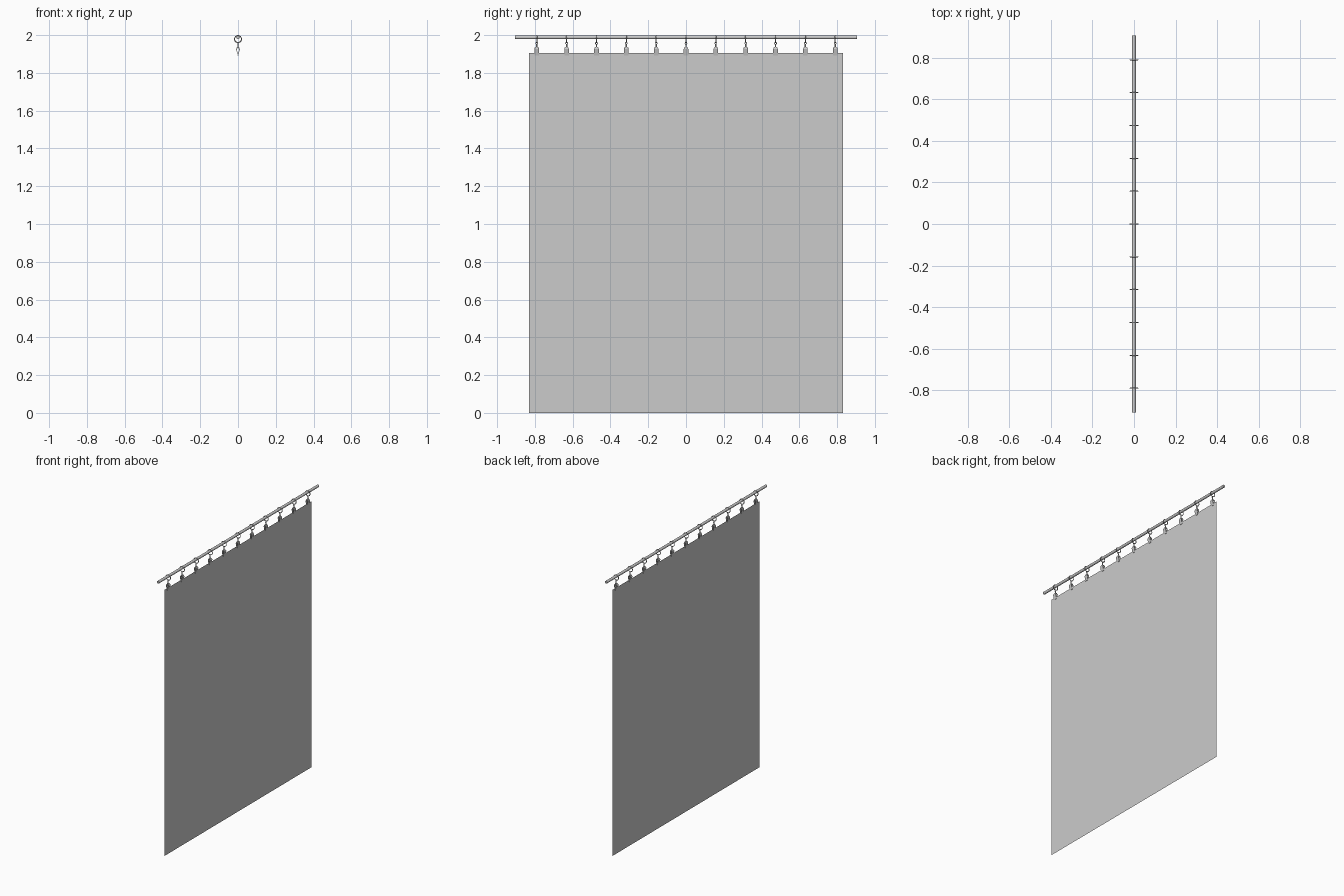
import bpy, bmesh, math
from mathutils import Matrix, Vector

if "Cube" in bpy.data.objects:
    bpy.data.objects.remove(bpy.data.objects["Cube"])


def make(name, bm, smooth=False):
    me = bpy.data.meshes.new(name)
    bm.to_mesh(me)
    bm.free()
    ob = bpy.data.objects.new(name, me)
    bpy.context.collection.objects.link(ob)
    if smooth:
        bpy.ops.object.select_all(action='DESELECT')
        ob.select_set(True)
        bpy.context.view_layer.objects.active = ob
        bpy.ops.object.shade_smooth_by_angle(angle=math.radians(40))
    return ob


def torus(name, y, z, R, r, across_rod=True, n=24, m=8):
    bpy.ops.mesh.primitive_torus_add(
        major_radius=R, minor_radius=r, major_segments=n, minor_segments=m,
        location=(0, y, z),
        rotation=(math.pi / 2, 0, 0) if across_rod else (0, math.pi / 2, 0))
    ob = bpy.context.object
    ob.name = name
    bpy.ops.object.shade_smooth_by_angle(angle=math.radians(40))
    return ob


def cylinder(name, loc, r, h, axis):
    bm = bmesh.new()
    rot = Vector((0, 0, 1)).rotation_difference(Vector(axis)).to_matrix().to_4x4()
    bmesh.ops.create_cone(bm, cap_ends=True, segments=16, radius1=r, radius2=r,
                          depth=h, matrix=Matrix.Translation(loc) @ rot)
    return make(name, bm, True)


def jaw(name, y, s):
    # plate slanting from the hinge to the cloth: (offset x, half width y, z)
    rows = [(0.004, 0.006, 1.938), (0.0085, 0.0125, 1.926), (0.001, 0.0125, 1.892)]
    bm = bmesh.new()
    rings = []
    for x, w, z in rows:
        inner = max(x - 0.002, 0.0003)
        rings.append([bm.verts.new((s * px, y + py, z)) for px, py in
                      ((inner, -w), (x + 0.001, -w), (x + 0.001, w), (inner, w))])
    for a, b in zip(rings, rings[1:]):
        for i in range(4):
            j = (i + 1) % 4
            bm.faces.new((a[i], a[j], b[j], b[i]))
    bm.faces.new(rings[0])
    bm.faces.new(rings[-1])
    bmesh.ops.recalc_face_normals(bm, faces=bm.faces)
    return make(name, bm)


# curtain sheet
bm = bmesh.new()
bm.faces.new([bm.verts.new((0, y, z)) for y, z in
              ((-0.83, 0), (0.83, 0), (0.83, 1.906), (-0.83, 1.906))])
make("curtain", bm)

# rod
cylinder("rod", (0, 0, 1.988), 0.0095, 1.812, (0, 1, 0))

# rings with hanging clips
for i in range(11):
    y = (i - 5) * 0.158
    torus(f"ring_{i}", y, 1.979, 0.0183, 0.0027)
    torus(f"eyelet_{i}", y, 1.957, 0.0055, 0.0018, False, 12, 6)
    cylinder(f"clip_stem_{i}", (0, y, 1.943), 0.0035, 0.018, (0, 0, 1))
    cylinder(f"clip_hinge_{i}", (0, y, 1.932), 0.0035, 0.022, (0, 1, 0))
    for side, s in (("right", 1), ("left", -1)):
        jaw(f"clip_jaw_{side}_{i}", y, s)
